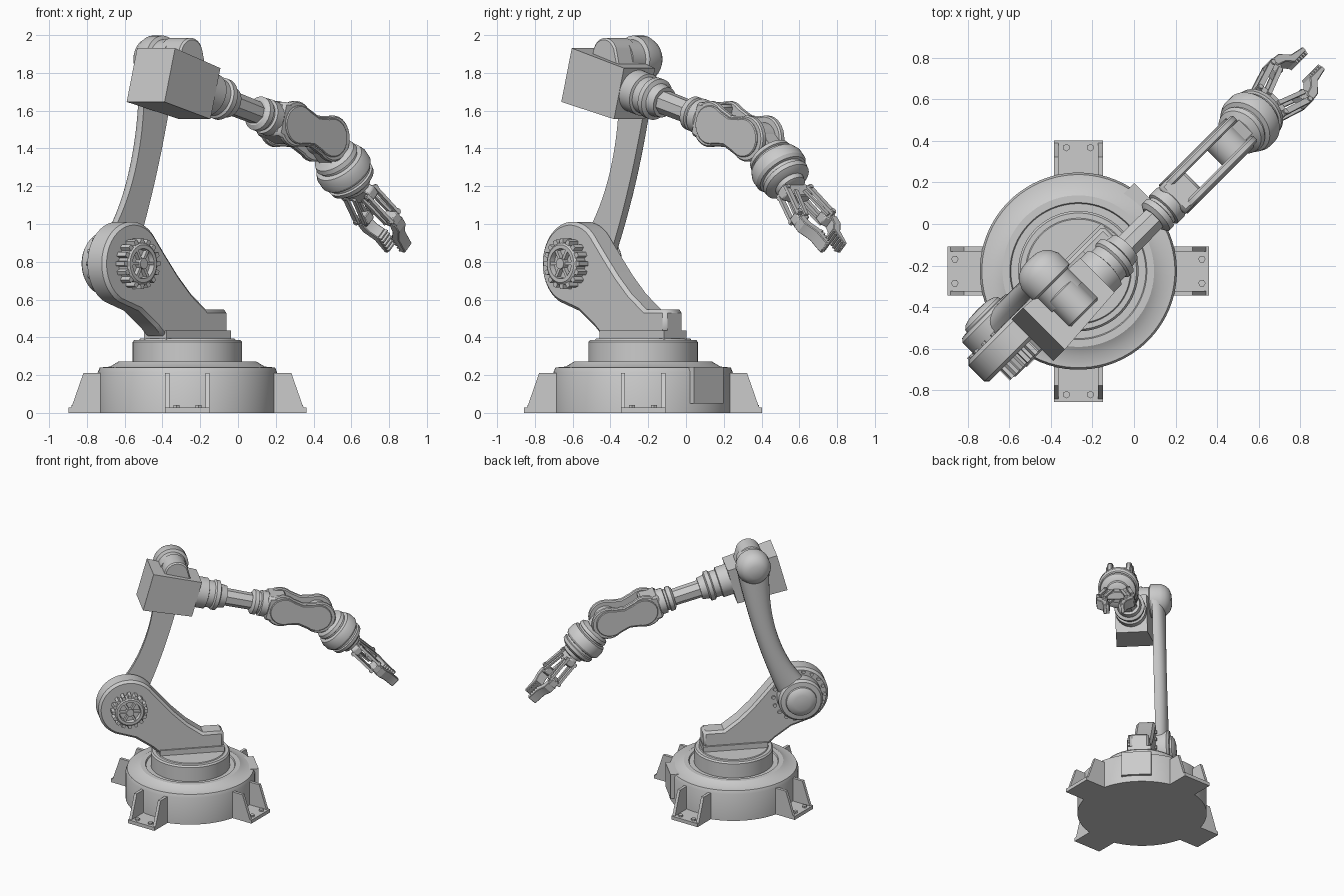
import bpy, bmesh
from math import sin, cos, radians, pi
from mathutils import Matrix, Vector

if "Cube" in bpy.data.objects:
    bpy.data.objects.remove(bpy.data.objects["Cube"])

BASE = Matrix.Translation((-0.268, -0.227, 0))
ARM = BASE @ Matrix.Rotation(radians(45), 4, 'Z')      # arm plane: x = reach, -y = v (side), z = up
ALONG_V = Matrix.Rotation(radians(-90), 4, 'Z')        # turns the lathe axis to +v
ALONG_Z = Matrix.Rotation(radians(-90), 4, 'Y')        # turns the lathe axis up
FLAT = Matrix.Rotation(radians(90), 4, 'X')            # turns a prism profile to (x, v)


def frame(u, z, tilt=0, v=0):
    return ARM @ Matrix.Translation((u, -v, z)) @ Matrix.Rotation(radians(tilt), 4, 'Y')


def finish(name, bm, m, bevel=0):
    bmesh.ops.recalc_face_normals(bm, faces=bm.faces)
    me = bpy.data.meshes.new(name)
    bm.to_mesh(me)
    bm.free()
    ob = bpy.data.objects.new(name, me)
    ob.matrix_world = m
    bpy.context.collection.objects.link(ob)
    if bevel:
        b = ob.modifiers.new("bevel", 'BEVEL')
        b.width, b.segments, b.limit_method, b.angle_limit = bevel, 1, 'ANGLE', radians(40)
    return ob


def lathe(name, profile, m, n=48):
    """Revolve (distance, radius) points about local x, capped at both ends."""
    bm = bmesh.new()
    rings = [[bm.verts.new((t, r * cos(2 * pi * (i + .5) / n), r * sin(2 * pi * (i + .5) / n)))
              for i in range(n)] for t, r in profile]
    for a, b in zip(rings, rings[1:]):
        for i in range(n):
            j = (i + 1) % n
            bm.faces.new((a[i], a[j], b[j], b[i]))
    bm.faces.new(rings[0])
    bm.faces.new(rings[-1])
    return finish(name, bm, m)


def prism(name, pts, v0, v1, m, bevel=0):
    """Extrude an (x, z) outline from side v0 to v1."""
    bm = bmesh.new()
    a, b = ([bm.verts.new((x, -v, z)) for x, z in pts] for v in (v0, v1))
    for i in range(len(pts)):
        j = (i + 1) % len(pts)
        bm.faces.new((a[i], a[j], b[j], b[i]))
    bm.faces.new(a)
    bm.faces.new(b)
    return finish(name, bm, m, bevel)


def rect(x0, x1, z0, z1):
    return [(x0, z0), (x1, z0), (x1, z1), (x0, z1)]


def arc(cx, cz, r, a0, a1, n=20):
    return [(cx + r * cos(radians(a0 + (a1 - a0) * i / n)),
             cz + r * sin(radians(a0 + (a1 - a0) * i / n))) for i in range(n + 1)]


def bar(p, q, h):
    """Outline of a strip of half width h from p to q."""
    p, q = Vector(p), Vector(q)
    d = (q - p).normalized() * h
    s = Vector((-d.y, d.x))
    return [tuple(c) for c in (p - d + s, p - d - s, q + d - s, q + d + s)]


# Round base with stepped top
lathe("base_drum", [(0, .475), (.215, .475), (.24, .465), (.245, .41), (.272, .365), (.272, .33),
                    (.262, .325), (.262, .3)], BASE @ ALONG_Z, 72)
lathe("turntable", [(.25, .29), (.375, .29), (.387, .28), (.387, .255), (.393, .25)], BASE @ ALONG_Z, 72)
prism("connector_box", rect(.40, .49, .05, .243), -.11, .11, ARM)

# Four bracket feet
for k in range(4):
    m = BASE @ Matrix.Rotation(k * pi / 2, 4, 'Z')
    prism("foot_plate", rect(.4, .63, 0, .028), -.118, .118, m)
    for s in (-1, 1):
        prism("foot_gusset", [(.4, 0), (.63, 0), (.61, .04), (.55, .212), (.4, .212)], s * .095, s * .118, m)
        lathe("foot_bolt", [(.02, .018), (.042, .018)], m @ Matrix.Translation((.595, s * .058, 0)) @ ALONG_Z, 6)

# Lower bracket
SHOULDER = frame(-.474, .79)
prism("turret_plate", rect(-.24, .24, .38, .435), -.085, .085, ARM)
outline = arc(-.474, .79, .222, 245, 35, 36) + [(-.21, .82), (-.127, .725), (-.03, .63), (.083, .547),
          (.237, .547), (.237, .40), (-.24, .40), (-.30, .455), (-.42, .54)]
prism("lower_bracket", outline, -.07, .073, ARM, .018)

# Toothed wheel on the outer side of the shoulder
side = SHOULDER @ ALONG_V
lathe("wheel_drum", [(.06, .112), (.135, .112), (.145, .1), (.145, .08), (.115, .075), (.115, .03),
                     (.15, .028), (.15, .012)], side)
for k in range(16):
    t = SHOULDER @ Matrix.Rotation(k * pi / 8, 4, 'Y')
    prism("wheel_tooth", [(.10, -.016), (.133, -.011), (.133, .011), (.10, .016)], .072, .138, t)
for k in range(6):
    prism("wheel_spoke", rect(.02, .085, -.008, .008), .11, .14, SHOULDER @ Matrix.Rotation(k * pi / 3, 4, 'Y'))

# Inner side of the shoulder: bolt ring, arm head and dome
for k in range(18):
    t = SHOULDER @ Matrix.Rotation(k * pi / 9, 4, 'Y') @ Matrix.Translation((.19, 0, 0)) @ ALONG_V
    lathe("shoulder_bolt", [(-.083, .014), (-.06, .014)], t, 8)
lathe("shoulder_head", [(-.06, .165), (-.15, .165), (-.168, .15), (-.172, .115), (-.185, .112),
                        (-.2, .095), (-.21, .06), (-.213, .01)], side)

# Curved upper arm: flat outer face, rounded back
bm = bmesh.new()
P0, P1, P2 = Vector((-.474, .79)), Vector((-.18, 1.2)), Vector((-.13, 1.875))
rings = []
for i in range(25):
    t = i / 24
    c = P0 * (1 - t) ** 2 + P1 * 2 * t * (1 - t) + P2 * t * t
    d = ((P1 - P0) * (1 - t) + (P2 - P1) * t).normalized()
    h = .079 + .045 * abs(2 * t - 1) ** 2
    ring = []
    for j in range(17):
        a = pi * j / 16
        off = h * cos(a)
        ring.append(bm.verts.new((c.x + d.y * off, .072 + .09 * sin(a) ** .7, c.y - d.x * off)))
    rings.append(ring)
for a, b in zip(rings, rings[1:]):
    for j in range(17):
        k = (j + 1) % 17
        bm.faces.new((a[j], a[k], b[k], b[j]))
bm.faces.new(rings[0])
bm.faces.new(rings[-1])
finish("upper_arm", bm, ARM)

# Elbow joint
lathe("elbow_joint", [(-.208, .01), (-.204, .05), (-.19, .085), (-.165, .108), (-.15, .115), (-.13, .125),
                      (-.055, .125), (-.045, .105), (.05, .105)], frame(-.13, 1.872) @ ALONG_V)
prism("elbow_lug", arc(-.13, 1.895, .09, 160, 20) + [(.0, 1.75), (-.26, 1.75)], .0, .165, ARM, .01)

# Motor housing behind the forearm, slightly narrower at the front
FORE = frame(.144, 1.67, 15.4, .079)
housing = prism("elbow_housing", [(-.51, -.165), (-.13, -.155), (-.13, .125), (-.51, .13)], -.142, .142, FORE)
for v in housing.data.vertices:
    if v.co.x > -.3:
        v.co.y *= .82

# Forearm shaft with collars
lathe("shaft_flange", [(-.14, .115), (-.05, .115), (-.045, .1), (.0, .1), (.01, .112), (.04, .112), (.05, .09),
                       (.1, .082), (.1, .06)], FORE)
lathe("forearm_shaft", [(.05, .066), (.36, .062)], FORE, 8)
lathe("shaft_collar", [(.3, .07), (.315, .092), (.345, .092), (.35, .08), (.365, .08), (.37, .095), (.42, .095),
                       (.44, .08)], FORE)

# Forked wrist: solid block and two waisted side plates
prism("fork_block", [(.41, -.09), (.55, -.11), (.55, .11), (.41, .09)], -.09, .09, FORE, .015)
A, B = .53, .82
waist = arc(A, 0, .122, 60, 300) + [((A + B) / 2, -.086)] + arc(B, 0, .122, -120, 120) + [((A + B) / 2, .086)]
inner = [((x - .675) * .88 + .675, z * .84) for x, z in waist]
for s in (-1, 1):
    prism("fork_plate", waist, s * .05, s * .088, FORE, .008)
    prism("fork_cover", inner, s * .08, s * .098, FORE, .005)
lathe("wrist_pin", [(-.06, .085), (.06, .085)], FORE @ Matrix.Translation((B, 0, 0)) @ ALONG_V)

# Wrist rotor
WRIST = frame(.935, 1.452, 45.5, .077)
prism("wrist_neck", rect(0, .14, -.075, .075), -.046, .046, WRIST)
lathe("wrist_rotor", [(.105, .085), (.125, .118), (.15, .125), (.155, .115), (.168, .115), (.175, .138),
                      (.205, .15), (.25, .15), (.268, .138), (.272, .124), (.288, .124), (.294, .134),
                      (.318, .13), (.335, .105), (.34, .085), (.365, .08), (.375, .06)], WRIST)

# Gripper: palm, linkages and two toothed jaws
GRIP = WRIST @ FLAT
prism("palm", [(.35, -.06), (.38, -.1), (.43, -.1), (.45, -.04), (.45, .04), (.43, .1), (.38, .1), (.35, .06)],
      -.03, .03, GRIP, .006)
for s in (-1, 1):
    def hand(name, pts, a, b, bevel=0):
        prism(name, [(t, s * o) for t, o in pts], a, b, GRIP, bevel)
    for z in (-1, 1):
        hand("outer_link", bar((.40, .085), (.58, .125), .014), z * .028, z * .046)
        hand("inner_link", bar((.43, .035), (.59, .078), .011), z * .028, z * .042)
    hand("knuckle", [(.56, .06), (.57, .142), (.62, .142), (.64, .11), (.61, .06)], -.03, .03, .005)
    hand("jaw", [(.60, .10), (.61, .14), (.66, .135), (.72, .09), (.812, .076), (.812, .052), (.70, .052),
                 (.66, .085)], -.036, .036, .004)
    for k in range(5):
        x = .705 + k * .021
        hand("jaw_tooth", [(x, .054), (x + .006, .036), (x + .014, .036), (x + .018, .054)], -.034, .034)
    for t, o in ((.40, .085), (.58, .125)):
        lathe("link_pin", [(-.053, .013), (.053, .013)],
              WRIST @ Matrix.Translation((t, -s * o, 0)) @ ALONG_Z, 12)

# Smooth shading with crisp edges
bpy.ops.object.select_all(action='SELECT')
bpy.context.view_layer.objects.active = housing
bpy.ops.object.shade_smooth_by_angle(angle=radians(30))
